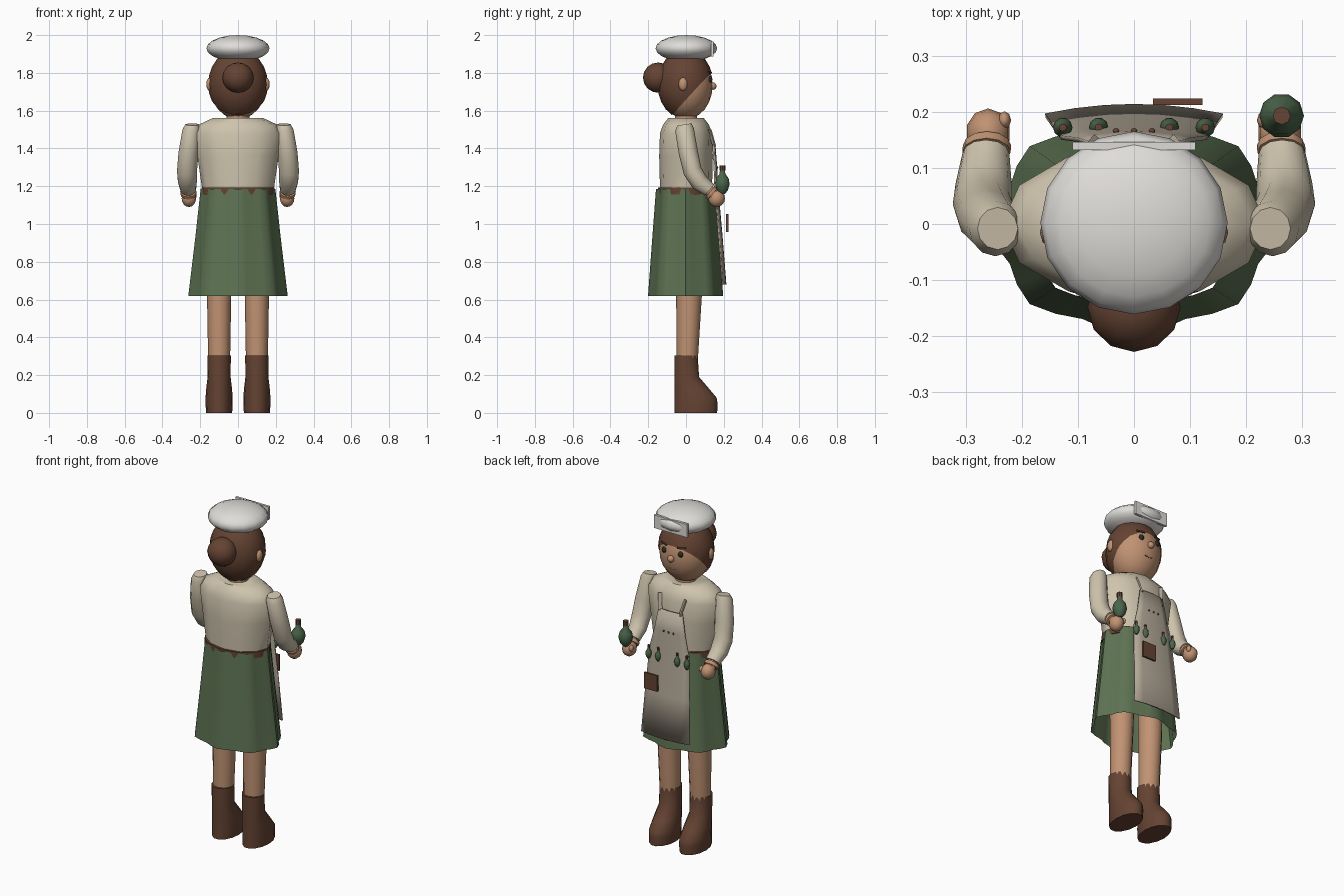
import bpy, bmesh, math
from math import cos, sin, pi, radians
from mathutils import Vector, Matrix

if "Cube" in bpy.data.objects:
    bpy.data.objects.remove(bpy.data.objects["Cube"])

COLORS = dict(skin=(.53, .29, .17), shirt=(.62, .55, .42), green=(.11, .17, .085),
              bottle=(.07, .13, .07), brown=(.13, .057, .033), apron=(.45, .39, .31),
              hat=(.74, .72, .69), dark=(.02, .03, .02))
MATS = {}
for key, c in COLORS.items():
    MATS[key] = bpy.data.materials.new(key)
    MATS[key].diffuse_color = (*c, 1)


def finish(bm, name, mat, angle=40):
    bmesh.ops.recalc_face_normals(bm, faces=bm.faces)
    me = bpy.data.meshes.new(name)
    bm.to_mesh(me)
    bm.free()
    me.materials.append(MATS[mat])
    ob = bpy.data.objects.new(name, me)
    bpy.context.collection.objects.link(ob)
    bpy.ops.object.select_all(action='DESELECT')
    ob.select_set(True)
    bpy.context.view_layer.objects.active = ob
    bpy.ops.object.shade_smooth_by_angle(angle=radians(angle))
    return ob


def loft(name, mat, rings, n=12, wave=0, caps=True, angle=40):
    """Rings are (x, y, z, rx, ry, tilt about x)."""
    bm = bmesh.new()
    rows = []
    for x, y, z, rx, ry, tilt in rings:
        row = []
        for i in range(n):
            a = 2 * pi * i / n
            k = 1 - wave + wave * cos(8 * a)
            u, v = rx * k * cos(a), ry * k * sin(a)
            row.append(bm.verts.new((x + u, y + v * cos(tilt), z + v * sin(tilt))))
        rows.append(row)
    for a, b in zip(rows, rows[1:]):
        for i in range(n):
            j = (i + 1) % n
            bm.faces.new((a[i], a[j], b[j], b[i]))
    if caps:
        bm.faces.new(rows[0])
        bm.faces.new(rows[-1])
    return finish(bm, name, mat, angle)


def ball(name, mat, loc, size, seg=12, rings=8, cut=None):
    bm = bmesh.new()
    bmesh.ops.create_uvsphere(bm, u_segments=seg, v_segments=rings, radius=1,
                              matrix=Matrix.LocRotScale(Vector(loc), None, Vector(size)))
    if cut:
        bmesh.ops.bisect_plane(bm, geom=bm.verts[:] + bm.edges[:] + bm.faces[:],
                               plane_co=cut[0], plane_no=cut[1], clear_inner=True)
    return finish(bm, name, mat, 60)


def box(name, mat, loc, size, rot=None):
    bm = bmesh.new()
    q = rot if rot else Vector((0, 0, 1)).to_track_quat('Z', 'Y')
    bmesh.ops.create_cube(bm, size=1, matrix=Matrix.LocRotScale(Vector(loc), q, Vector(size)))
    return finish(bm, name, mat)


def strap(name, mat, a, b, w, t):
    a, b = Vector(a), Vector(b)
    return box(name, mat, (a + b) / 2, (w, t, (b - a).length), (b - a).to_track_quat('Z', 'Y'))


def bottle(name, x, y, z, r, h):
    """Round flask with a neck and a cork; z is the underside."""
    prof = [(0, .35), (.12, .75), (.35, 1), (.55, .85), (.7, .4), (.85, .36)]
    loft(name, 'bottle', [(x, y, z + h * t, r * k, r * k, 0) for t, k in prof], 10)
    loft(name + '_cork', 'brown', [(x, y, z + h * t, r * .4, r * .4, 0) for t in (.83, 1)], 8)


# Head, hair and face
ball('head', 'skin', (0, 0, 1.735), (.15, .141, .18), 16, 12)
ball('hair', 'brown', (0, -.003, 1.74), (.158, .148, .187), 16, 12,
     ((0, .13, 1.80), (0, -.24, .22)))
ball('hair_bun', 'brown', (0, -.148, 1.775), (.083, .08, .08), 12, 8)
ball('nose', 'skin', (0, .142, 1.73), (.02, .02, .02), 8, 6)
for s, side in ((1, 'right'), (-1, 'left')):
    ball('ear_' + side, 'skin', (s * .15, -.015, 1.74), (.018, .025, .036), 8, 6)
    ball('eye_' + side, 'dark', (s * .054, .128, 1.765), (.016, .012, .017), 8, 6)
    strap('brow_' + side, 'brown', (s * .035, .134, 1.80), (s * .08, .118, 1.803), .008, .008)
    strap('mouth_' + side, 'brown', (0, .124, 1.66), (s * .025, .123, 1.666), .006, .006)

# Cap with front plate
ball('cap', 'hat', (0, .002, 1.93), (.167, .163, .07), 16, 10)
box('cap_plate', 'hat', (0, .139, 1.926), (.22, .014, .078))

# Torso and neck
loft('torso', 'shirt', [(0, 0, 1.08, .18, .135, 0), (0, 0, 1.2, .192, .138, 0),
                        (0, 0, 1.36, .215, .142, 0), (0, 0, 1.48, .236, .138, 0),
                        (0, 0, 1.525, .21, .122, 0), (0, 0, 1.56, .135, .095, 0)], 12)
loft('neck', 'skin', [(0, 0, 1.52, .06, .06, 0), (0, 0, 1.6, .06, .06, 0)], 10)

# Skirt and belt
loft('skirt', 'green', [(0, -.004, 1.185, .198, .155, 0), (0, -.003, .92, .227, .176, 0),
                        (0, -.002, .62, .263, .199, 0)], 32, .045, False)
loft('belt', 'brown', [(0, -.002, 1.155, .193, .146, 0), (0, -.002, 1.192, .193, .146, 0)], 24)

# Arms, hands, legs and boots
for s, side in ((1, 'right'), (-1, 'left')):
    loft('sleeve_' + side, 'shirt',
         [(s * .243, -.008, 1.527, .036, .038, .15), (s * .247, -.008, 1.50, .047, .05, .15),
          (s * .262, .012, 1.38, .053, .051, .2), (s * .27, .035, 1.28, .053, .05, .45),
          (s * .268, .072, 1.22, .05, .047, .75), (s * .264, .125, 1.18, .042, .038, .85)], 12)
    loft('wrist_' + side, 'skin',
         [(s * .263, .11, 1.19, .03, .03, .85), (s * .261, .15, 1.15, .032, .03, .85)], 10)
    loft('cuff_' + side, 'skin',
         [(s * .263, .128, 1.172, .043, .038, .85), (s * .262, .14, 1.158, .043, .038, .85)], 12)
    ball('hand_' + side, 'skin', (s * .26, .162, 1.135), (.04, .044, .045), 10, 8)
    ball('thumb_' + side, 'skin', (s * .231, .185, 1.15), (.012, .016, .02), 8, 6)

    x = s * .1
    loft('leg_' + side, 'skin', [(x, .006, .27, .058, .056, 0), (x, .016, .62, .064, .068, 0),
                                 (x, .016, .75, .066, .07, 0)], 12)
    loft('boot_' + side, 'brown',
         [(x, .052, 0, .069, .116, 0), (x, .053, .05, .072, .117, 0),
          (x, .051, .08, .072, .114, 0), (x, .03, .13, .068, .093, 0),
          (x, .004, .19, .061, .067, 0), (x, 0, .305, .062, .063, 0)], 14)

# Apron: one curved sheet, wider towards the hem
levels = [(1.42, .078, .152), (1.3, .1, .161), (1.18, .13, .168), (.93, .145, .19), (.68, .158, .21)]
bm = bmesh.new()
rows = [[bm.verts.new((w * t, y - .017 * t * t * w / .158, z)) for t in (-1, -.67, -.33, 0, .33, .67, 1)]
        for z, w, y in levels]
for a, b in zip(rows, rows[1:]):
    for i in range(6):
        bm.faces.new((a[i], a[i + 1], b[i + 1], b[i]))
apron = finish(bm, 'apron', 'apron')
mod = apron.modifiers.new('thickness', 'SOLIDIFY')
mod.thickness, mod.offset = .008, 0
for s, side in ((1, 'right'), (-1, 'left')):
    strap('apron_strap_' + side, 'apron', (s * .065, .15, 1.41), (s * .085, .125, 1.50), .022, .008)

# Buttons, belt flasks, notebook and the flask held in the hand
for i in (-1, 0, 1):
    ball('button', 'brown', (i * .032, .166, 1.30), (.006, .005, .006), 8, 6)
for i, x in enumerate((-.127, -.063, .063, .127)):
    bottle('belt_flask_%d' % (i + 1), x, .172, 1.115, .0175, .08)
box('notebook', 'brown', (.078, .218, 1.005), (.088, .012, .095))
bottle('held_flask', .263, .193, 1.16, .04, .15)

for m in bpy.data.materials:
    if m.users and not m.is_grease_pencil:
        m.use_nodes = True
        m.node_tree.nodes["Principled BSDF"].inputs["Base Color"].default_value = m.diffuse_color
